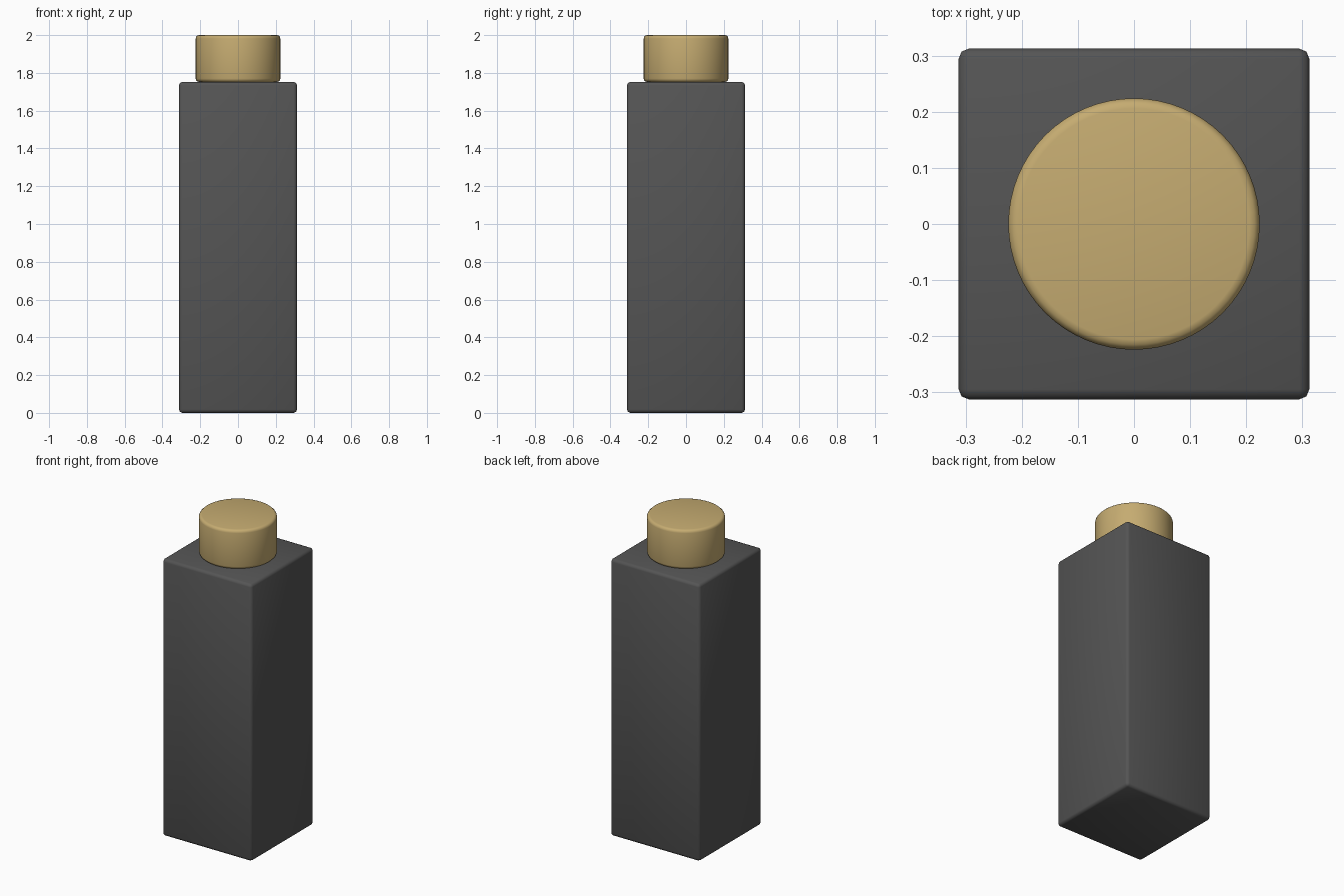
import bpy
import math

if "Cube" in bpy.data.objects:
    bpy.data.objects.remove(bpy.data.objects["Cube"], do_unlink=True)


def material(name, rgb, metallic=0.0):
    mat = bpy.data.materials.new(name)
    mat.use_nodes = True
    mat.diffuse_color = (*rgb, 1)
    bsdf = mat.node_tree.nodes["Principled BSDF"]
    bsdf.inputs["Base Color"].default_value = (*rgb, 1)
    return mat


def finish(obj, name, mat, width, segments):
    """Name, colour, round off the edges and shade smoothly."""
    obj.name = name
    obj.data.materials.append(mat)
    bevel = obj.modifiers.new("Rounded edges", "BEVEL")
    bevel.width = width
    bevel.segments = segments
    bevel.limit_method = "ANGLE"
    bevel.angle_limit = math.radians(40)
    bpy.ops.object.modifier_apply(modifier=bevel.name)
    bpy.ops.object.shade_smooth_by_angle(angle=math.radians(50))


charcoal = material("charcoal", (0.09, 0.09, 0.09))
gold = material("soft_gold", (0.56, 0.41, 0.165))

WIDTH, BODY_TOP, TOTAL = 0.625, 1.752, 2.0
CAP_RADIUS = 0.224

# Square bottle body
bpy.ops.mesh.primitive_cube_add(size=1, location=(0, 0, BODY_TOP / 2))
body = bpy.context.object
body.scale = (WIDTH, WIDTH, BODY_TOP)
bpy.ops.object.transform_apply(location=False, rotation=False, scale=True)
finish(body, "bottle_body", charcoal, 0.018, 2)

# Round cap resting on the body
bpy.ops.mesh.primitive_cylinder_add(
    vertices=64, radius=CAP_RADIUS, depth=TOTAL - BODY_TOP,
    location=(0, 0, (TOTAL + BODY_TOP) / 2))
finish(bpy.context.object, "bottle_cap", gold, 0.018, 3)
